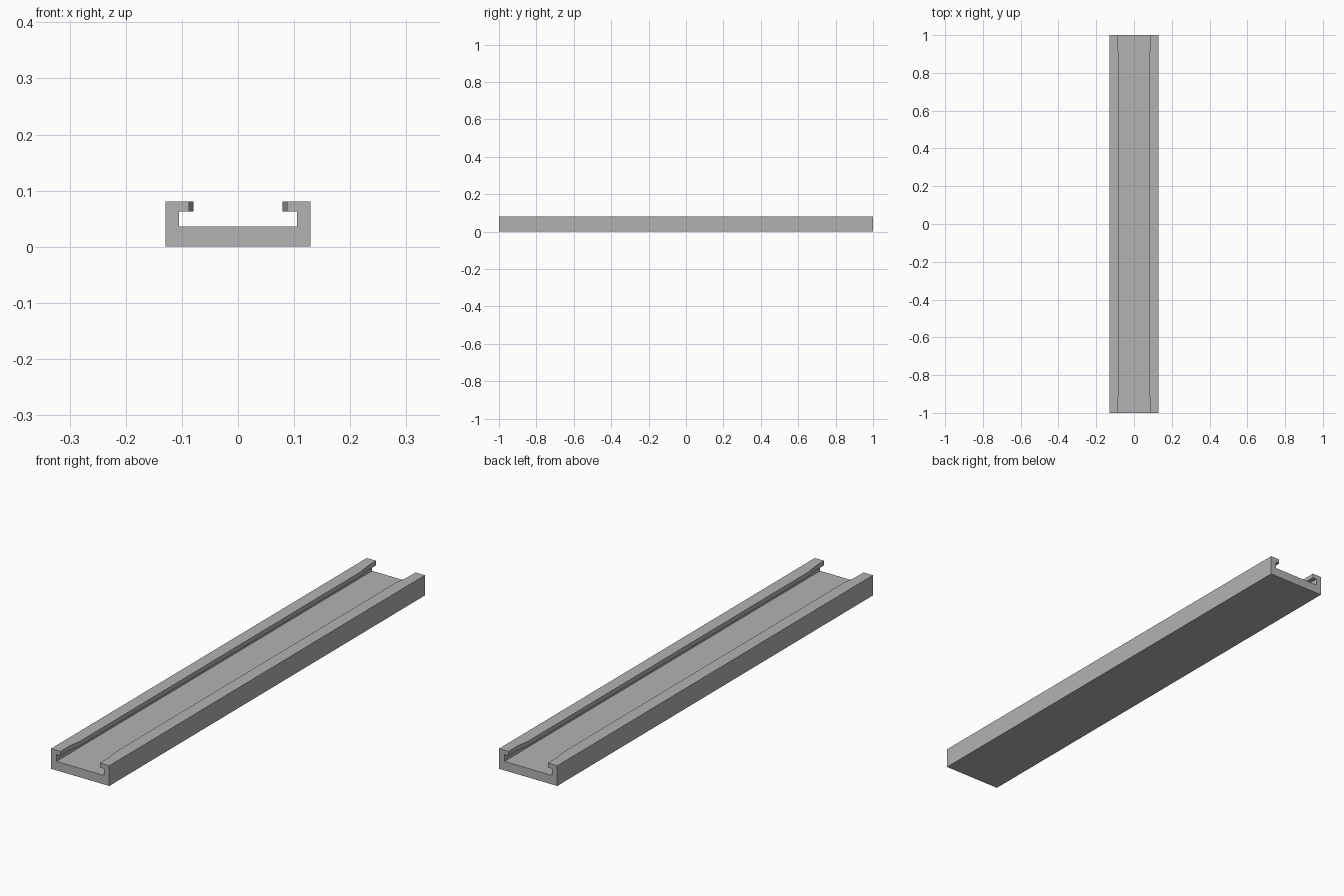
import bpy
import bmesh
import math

cube = bpy.data.objects.get("Cube")
if cube:
    bpy.data.objects.remove(cube, do_unlink=True)

# Channel dimensions
HALF_WIDTH, HALF_LENGTH, HEIGHT = 0.129, 1.0, 0.081
WALL_X, FLOOR_Z, LIP_Z = 0.105, 0.036, 0.063
LIP_END, LIP_MID = 0.087, 0.079
EASE_START, EASE_END, STEPS = 0.95, 0.88, 8

# Plain grey finish
grey = bpy.data.materials.new("plain grey")
grey.use_nodes = True
colour = (0.45, 0.45, 0.45, 1)
grey.diffuse_color = colour
grey.node_tree.nodes["Principled BSDF"].inputs["Base Color"].default_value = colour


def section(lip):
    """Channel outline with inward lips reaching to the given x."""
    right = [(HALF_WIDTH, 0), (HALF_WIDTH, HEIGHT), (lip, HEIGHT),
             (lip, LIP_Z), (WALL_X, LIP_Z), (WALL_X, FLOOR_Z)]
    return right + [(-x, z) for x, z in reversed(right)]


# Stations along the length: narrow lips at the ends ease into wider ones
half = [(HALF_LENGTH, LIP_END)]
for i in range(STEPS + 1):
    t = i / STEPS
    ease = (1 - math.cos(math.pi * t)) / 2
    half.append((EASE_START + (EASE_END - EASE_START) * t,
                 LIP_END + (LIP_MID - LIP_END) * ease))
stations = [(-y, lip) for y, lip in half] + half[::-1]

# Loft the outline through the stations and cap both ends
bm = bmesh.new()
rings = [[bm.verts.new((x, y, z)) for x, z in section(lip)] for y, lip in stations]
for a, b in zip(rings, rings[1:]):
    for i in range(len(a)):
        j = (i + 1) % len(a)
        bm.faces.new((a[i], a[j], b[j], b[i]))
bm.faces.new(rings[0])
bm.faces.new(rings[-1])

# Merge the flat strips so only the eased lip edges keep their divisions
bmesh.ops.dissolve_limit(bm, angle_limit=math.radians(0.1),
                         verts=bm.verts[:], edges=bm.edges[:])
bmesh.ops.recalc_face_normals(bm, faces=bm.faces[:])
mesh = bpy.data.meshes.new("lipped_channel")
bm.to_mesh(mesh)
bm.free()
mesh.materials.append(grey)

channel = bpy.data.objects.new("lipped_channel", mesh)
bpy.context.collection.objects.link(channel)
bpy.context.view_layer.objects.active = channel
channel.select_set(True)
bpy.ops.object.shade_smooth_by_angle(angle=math.radians(25))
